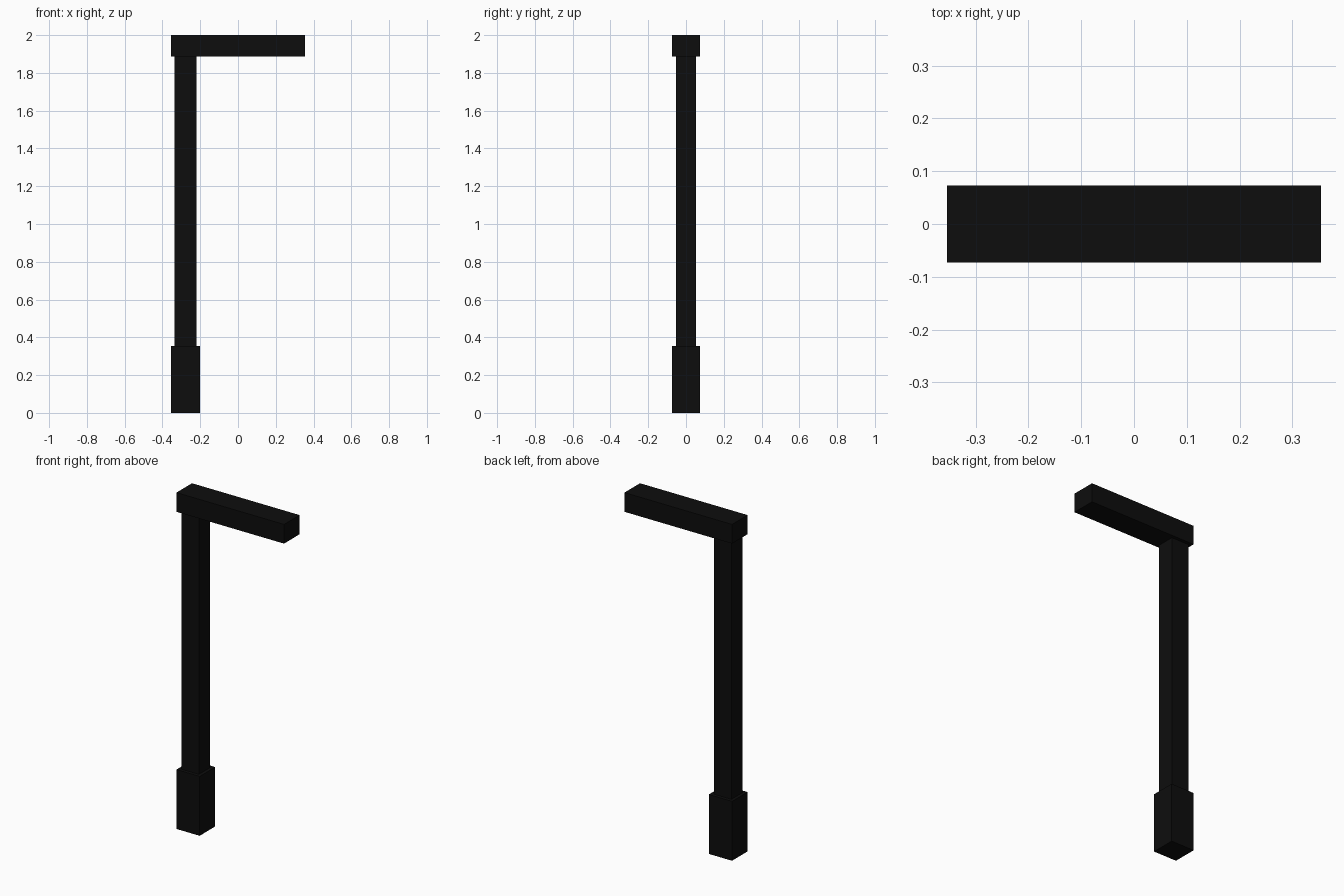
import bpy

if "Cube" in bpy.data.objects:
    bpy.data.objects.remove(bpy.data.objects["Cube"])

black = bpy.data.materials.new("matte_black")
black.diffuse_color = (0.004, 0.004, 0.004, 1)
black.use_nodes = True
black.node_tree.nodes["Principled BSDF"].inputs["Base Color"].default_value = black.diffuse_color


def box(name, low, high):
    """Axis-aligned box between two corners."""
    centre = [(a + b) / 2 for a, b in zip(low, high)]
    bpy.ops.mesh.primitive_cube_add(size=1, location=centre)
    ob = bpy.context.object
    ob.name = name
    ob.scale = [b - a for a, b in zip(low, high)]
    bpy.ops.object.transform_apply(location=False, rotation=False, scale=True)
    ob.data.materials.append(black)
    return ob


# Thick foot, slimmer post, and horizontal arm reaching to +x
box("base", (-0.354, -0.073, 0.0), (-0.201, 0.073, 0.353))
box("post", (-0.336, -0.053, 0.353), (-0.22, 0.053, 1.886))
box("arm", (-0.354, -0.073, 1.886), (0.354, 0.073, 2.0))
